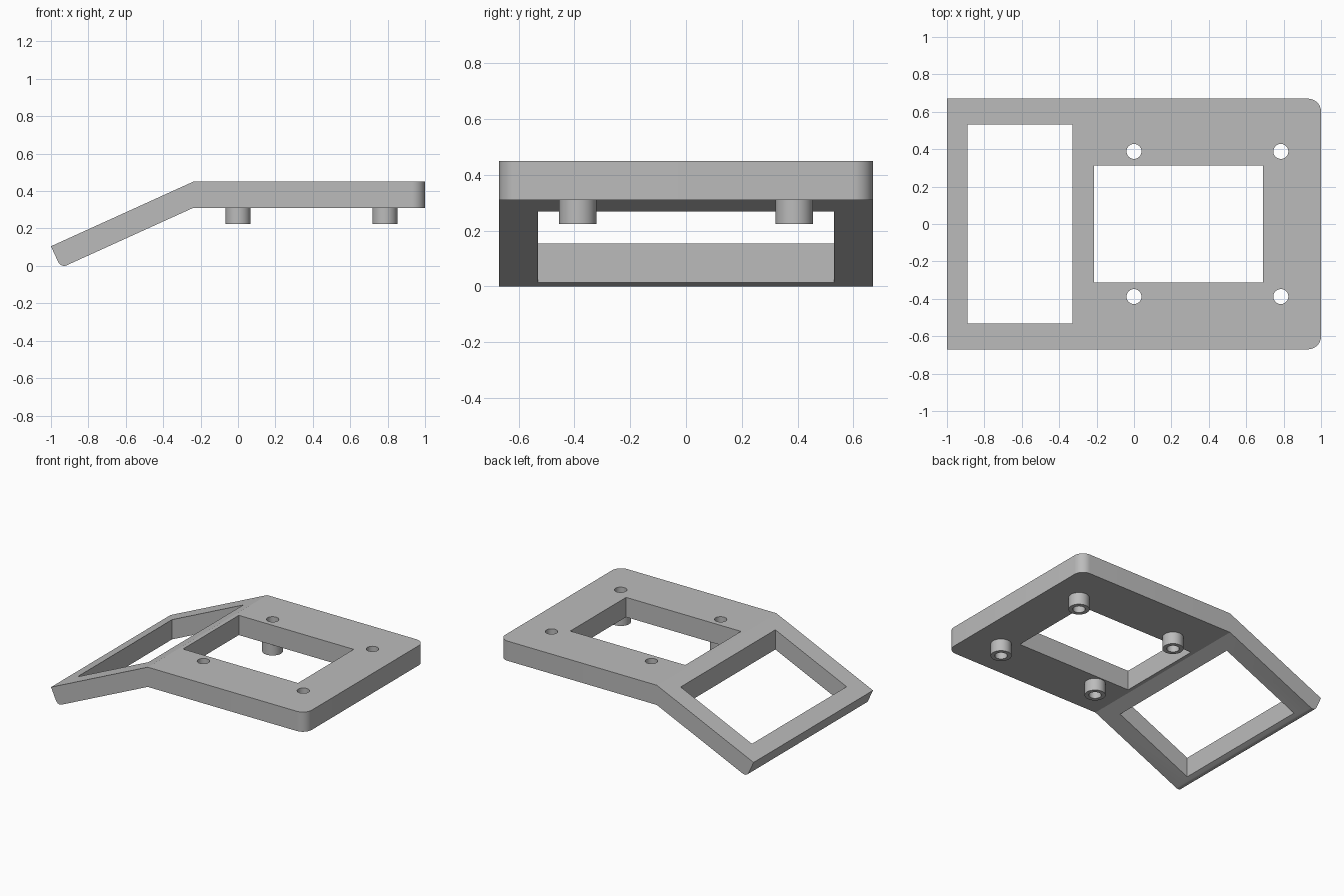
import bpy, bmesh, math

old = bpy.data.objects.get("Cube")
if old:
    bpy.data.objects.remove(old, do_unlink=True)

HALF_Y = 0.67
POSTS = [(x, y) for x in (0.0, 0.785) for y in (-0.388, 0.388)]

grey = bpy.data.materials.new("plain_grey")
grey.use_nodes = True
GREY = (0.5, 0.5, 0.5, 1)
grey.diffuse_color = GREY
grey.node_tree.nodes["Principled BSDF"].inputs["Base Color"].default_value = GREY


def make_object(name, bm):
    bmesh.ops.recalc_face_normals(bm, faces=bm.faces)
    mesh = bpy.data.meshes.new(name)
    bm.to_mesh(mesh)
    bm.free()
    mesh.materials.append(grey)
    obj = bpy.data.objects.new(name, mesh)
    bpy.context.collection.objects.link(obj)
    return obj


def box(name, x0, x1, half_y):
    bm = bmesh.new()
    bmesh.ops.create_cube(bm, size=1)
    for v in bm.verts:
        v.co.x = x1 if v.co.x > 0 else x0
        v.co.y *= 2 * half_y
        v.co.z *= 4
    return make_object(name, bm)


def cylinder(name, x, y, radius, z0, z1):
    bm = bmesh.new()
    bmesh.ops.create_cone(bm, cap_ends=True, segments=48, radius1=radius,
                          radius2=radius, depth=z1 - z0)
    bmesh.ops.translate(bm, verts=bm.verts, vec=(x, y, (z0 + z1) / 2))
    return make_object(name, bm)


def combine(target, other, operation):
    mod = target.modifiers.new(other.name, 'BOOLEAN')
    mod.operation = operation
    mod.solver = 'EXACT'
    mod.object = other
    bpy.context.view_layer.objects.active = target
    bpy.ops.object.modifier_apply(modifier=mod.name)
    bpy.data.objects.remove(other, do_unlink=True)


# Bent plate: side profile swept across the width
profile = [(-1, 0.105), (-0.947, -0.011), (-0.24, 0.31),
           (1, 0.31), (1, 0.45), (-0.24, 0.45)]
bm = bmesh.new()
face = bm.faces.new([bm.verts.new((x, -HALF_Y, z)) for x, z in profile])
swept = bmesh.ops.extrude_face_region(bm, geom=[face])
bmesh.ops.translate(bm, vec=(0, 2 * HALF_Y, 0),
                    verts=[g for g in swept["geom"] if isinstance(g, bmesh.types.BMVert)])
bmesh.ops.recalc_face_normals(bm, faces=bm.faces)

# Rounded corners at the flat end, and rounded lower edge at the sloping end
corners = [e for e in bm.edges if all(v.co.x > 0.99 for v in e.verts)
           and abs(e.verts[0].co.z - e.verts[1].co.z) > 0.1]
bmesh.ops.bevel(bm, geom=corners, offset=0.07, segments=10, profile=0.5, affect='EDGES')
lower = [e for e in bm.edges if all(v.co.z < 0 for v in e.verts)]
bmesh.ops.bevel(bm, geom=lower, offset=0.034, segments=8, profile=0.5, affect='EDGES')
plate = make_object("bent_plate", bm)

# Standoff posts under the flat part
for x, y in POSTS:
    combine(plate, cylinder("post", x, y, 0.067, 0.224, 0.38), 'UNION')

# Through holes and the two rectangular windows
for x, y in POSTS:
    combine(plate, cylinder("post_hole", x, y, 0.04, 0, 1), 'DIFFERENCE')
combine(plate, box("slope_window", -0.89, -0.33, 0.531), 'DIFFERENCE')
combine(plate, box("flat_window", -0.213, 0.69, 0.313), 'DIFFERENCE')

bpy.ops.object.select_all(action='DESELECT')
plate.select_set(True)
bpy.context.view_layer.objects.active = plate
bpy.ops.object.shade_smooth_by_angle(angle=math.radians(20))
